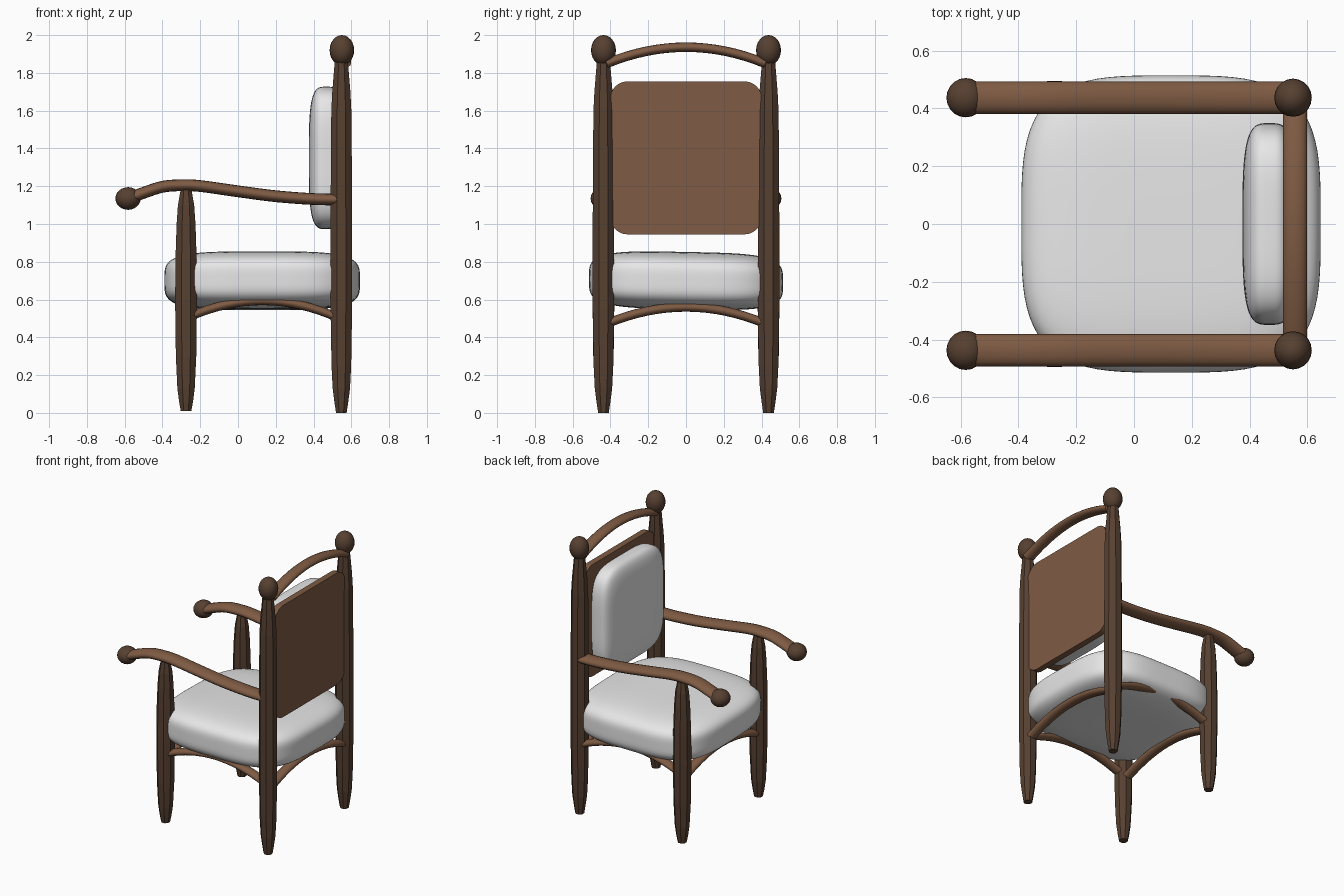
import bpy, bmesh, math
from mathutils import Vector

if "Cube" in bpy.data.objects:
    bpy.data.objects.remove(bpy.data.objects["Cube"])


def material(name, rgb):
    m = bpy.data.materials.new(name)
    m.diffuse_color = (*rgb, 1)
    m.use_nodes = True
    m.node_tree.nodes["Principled BSDF"].inputs["Base Color"].default_value = m.diffuse_color
    return m


DARK = material("dark wood", (0.095, 0.052, 0.031))
LIGHT = material("light wood", (0.21, 0.104, 0.056))
CLOTH = material("pale cloth", (0.8, 0.8, 0.8))


def finish(bm, name, mat, angle=None):
    bmesh.ops.recalc_face_normals(bm, faces=bm.faces[:])
    me = bpy.data.meshes.new(name)
    bm.to_mesh(me)
    bm.free()
    me.materials.append(mat)
    ob = bpy.data.objects.new(name, me)
    bpy.context.collection.objects.link(ob)
    if angle:
        bpy.context.view_layer.objects.active = ob
        ob.select_set(True)
        bpy.ops.object.shade_smooth_by_angle(angle=math.radians(angle))
        ob.select_set(False)
    return ob


def skin(rings, name, mat, angle=None):
    """Join a list of equal rings of points into a capped tube."""
    bm = bmesh.new()
    vs = [[bm.verts.new(p) for p in r] for r in rings]
    n = len(vs[0])
    for a, b in zip(vs, vs[1:]):
        for i in range(n):
            j = (i + 1) % n
            bm.faces.new((a[i], a[j], b[j], b[i]))
    bm.faces.new(vs[0])
    bm.faces.new(vs[-1])
    return finish(bm, name, mat, angle)


def post(name, x, y, profile):
    """Eight-sided post from (height, half width) pairs."""
    rings = []
    for z, hw in profile:
        r = hw / math.cos(math.pi / 8)
        rings.append([(x + r * math.cos((k + .5) * math.pi / 4),
                       y + r * math.sin((k + .5) * math.pi / 4), z) for k in range(8)])
    skin(rings, name, DARK)


def rod(name, path, side, width, height):
    """Oval rod swept along a path; side is the horizontal cross direction."""
    path, side = [Vector(p) for p in path], Vector(side)
    rings = []
    for i, p in enumerate(path):
        t = (path[min(i + 1, len(path) - 1)] - path[max(i - 1, 0)]).normalized()
        up = t.cross(side)
        rings.append([p + side * (width * math.cos(a)) + up * (height * math.sin(a))
                      for a in (k * math.tau / 16 for k in range(16))])
    skin(rings, name, LIGHT, 40)


def arch(name, a, b, rise, side, width, height):
    a, b = Vector(a), Vector(b)
    path = []
    for i in range(17):
        t = i / 16
        path.append(a.lerp(b, t) + Vector((0, 0, rise * (1 - (2 * t - 1) ** 2))))
    rod(name, path, side, width, height)


def spline(pts, steps=4):
    """Catmull-Rom curve through the points."""
    p = [Vector(q) for q in pts]
    p = [2 * p[0] - p[1]] + p + [2 * p[-1] - p[-2]]
    out = []
    for i in range(1, len(p) - 2):
        a, b, c, d = p[i - 1:i + 3]
        for s in range(steps):
            t = s / steps
            out.append(.5 * (2 * b + (c - a) * t + (2 * a - 5 * b + 4 * c - d) * t ** 2
                             + (3 * b - a - 3 * c + d) * t ** 3))
    return out + [p[-2]]


def ball(name, loc, size):
    bm = bmesh.new()
    bmesh.ops.create_uvsphere(bm, u_segments=20, v_segments=12, radius=1)
    for v in bm.verts:
        v.co = Vector(loc) + Vector([c * s for c, s in zip(v.co, size)])
    finish(bm, name, DARK, 40)


def cushion(name, loc, size, thin, n_plan, n_edge, tilt=0):
    """Soft rounded block; thin is the index of its thickness axis."""
    bm = bmesh.new()
    bmesh.ops.create_cube(bm, size=2)
    bmesh.ops.subdivide_edges(bm, edges=bm.edges[:], cuts=23, use_grid_fill=True)
    for v in bm.verts:
        u = [c for k, c in enumerate(v.co) if k != thin]
        r = (abs(u[0]) ** n_plan + abs(u[1]) ** n_plan) ** (1 / n_plan)
        k = (r ** n_edge + abs(v.co[thin]) ** n_edge) ** (-1 / n_edge)
        v.co = Vector([c * s * k for c, s in zip(v.co, size)])
        v.co.z += tilt * v.co.y
        v.co += Vector(loc)
    finish(bm, name, CLOTH, 60)


# Posts, knobs, arms and side stretchers, both sides
BACK = [(0, .028), (.06, .037), (.13, .046), (.25, .052), (.55, .057), (1.0, .057),
        (1.4, .055), (1.6, .053), (1.7, .048), (1.87, .034)]
FRONT = [(.01, .028), (.06, .037), (.13, .046), (.3, .054), (.6, .058), (.85, .055),
         (1.0, .05), (1.1, .043), (1.18, .029)]
ARM = [(.53, 1.13), (.4, 1.132), (.2, 1.147), (0, 1.173), (-.2, 1.201), (-.3, 1.205),
       (-.4, 1.197), (-.5, 1.165), (-.57, 1.138)]
for y, s in ((-.437, "right"), (.437, "left")):
    post("back_post_" + s, .547, y, BACK)
    post("front_post_" + s, -.275, y, FRONT)
    ball("post_knob_" + s, (.55, y, 1.92), (.065, .066, .08))
    ball("arm_knob_" + s, (-.582, y, 1.135), (.067, .068, .06))
    rod("arm_" + s, spline([(x, y, z) for x, z in ARM]), (0, 1, 0), .056, .031)
    arch("side_stretcher_" + s, (-.26, y, .508), (.53, y, .503), .088, (0, 1, 0), .036, .023)

# Cross rails
for name, x in (("front_stretcher", -.275), ("back_stretcher", .55)):
    arch(name, (x, -.42, .472), (x, .42, .472), .088, (1, 0, 0), .036, .024)
arch("top_rail", (.557, -.42, 1.85), (.557, .42, 1.85), .086, (1, 0, 0), .042, .025)

# Back panel with rounded corners
bm = bmesh.new()
bmesh.ops.create_cube(bm, size=1)
for v in bm.verts:
    v.co = Vector((v.co.x * .045 + .555, v.co.y * .8, v.co.z * .81 + 1.35))
corners = [e for e in bm.edges if abs(e.verts[0].co.x - e.verts[1].co.x) > .01]
bmesh.ops.bevel(bm, geom=corners, offset=.09, segments=6, profile=.5, affect='EDGES')
finish(bm, "back_panel", LIGHT, 30)

# Cushions
cushion("seat_cushion", (.128, 0, .7), (.518, .514, .152), 2, 3.6, 4, -.02)
cushion("back_cushion", (.468, 0, 1.35), (.093, .349, .377), 0, 4.5, 3.6)
